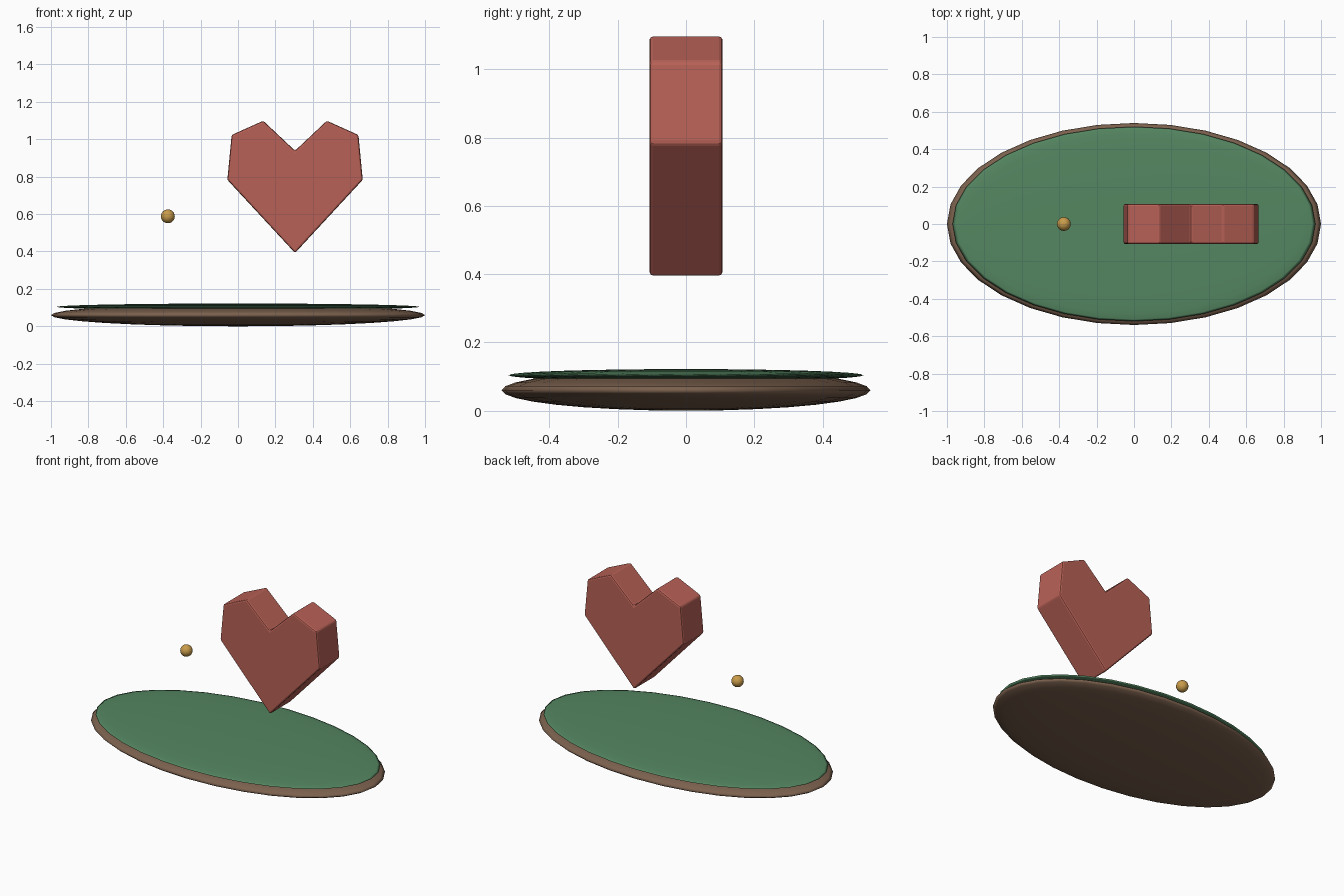
import bpy, bmesh, math

if "Cube" in bpy.data.objects:
    bpy.data.objects.remove(bpy.data.objects["Cube"])


def paint(obj, name, rgb):
    mat = bpy.data.materials.new(name)
    mat.diffuse_color = (*rgb, 1)
    mat.use_nodes = True
    mat.node_tree.nodes["Principled BSDF"].inputs["Base Color"].default_value = mat.diffuse_color
    obj.data.materials.append(mat)


def ellipsoid(name, centre, radii, mat, rgb, segments=32, rings=16):
    bpy.ops.mesh.primitive_uv_sphere_add(segments=segments, ring_count=rings, radius=1, location=centre)
    obj = bpy.context.object
    obj.name = name
    obj.scale = radii
    bpy.ops.object.transform_apply(location=False, rotation=False, scale=True)
    bpy.ops.object.shade_smooth()
    paint(obj, mat, rgb)
    return obj


# Oval island: earth below, thin grass cap on top
ellipsoid("earth_base", (0, 0, 0.06), (1.0, 0.54, 0.06), "earth", (0.20, 0.12, 0.076))
ellipsoid("grass_cap", (0, 0, 0.104), (0.97, 0.52, 0.018), "grass", (0.09, 0.24, 0.12))

# Heart: mirrored half outline, extruded front to back
cx, half_depth = 0.305, 0.107
right_half = [(0.170, 1.099), (0.339, 1.023), (0.362, 0.783)]
outline = [(0, 0.392), *[(-x, z) for x, z in reversed(right_half)], (0, 0.939), *right_half]
bm = bmesh.new()
face = bm.faces.new([bm.verts.new((x, -half_depth, z)) for x, z in outline])
ext = bmesh.ops.extrude_face_region(bm, geom=[face])
moved = [v for v in ext["geom"] if isinstance(v, bmesh.types.BMVert)]
bmesh.ops.translate(bm, verts=moved, vec=(0, 2 * half_depth, 0))
bmesh.ops.recalc_face_normals(bm, faces=bm.faces)
mesh = bpy.data.meshes.new("heart")
bm.to_mesh(mesh)
bm.free()
heart = bpy.data.objects.new("heart", mesh)
heart.location.x = cx
bpy.context.collection.objects.link(heart)
paint(heart, "red", (0.48, 0.12, 0.093))

# Softened heart edges
bevel = heart.modifiers.new("soft_edges", 'BEVEL')
bevel.width = 0.01
bevel.segments = 2
bevel.limit_method = 'ANGLE'
bevel.angle_limit = math.radians(20)

# Small floating bead
ellipsoid("gold_bead", (-0.375, 0, 0.588), (0.037, 0.037, 0.037), "gold", (0.58, 0.33, 0.07), 24, 12)
